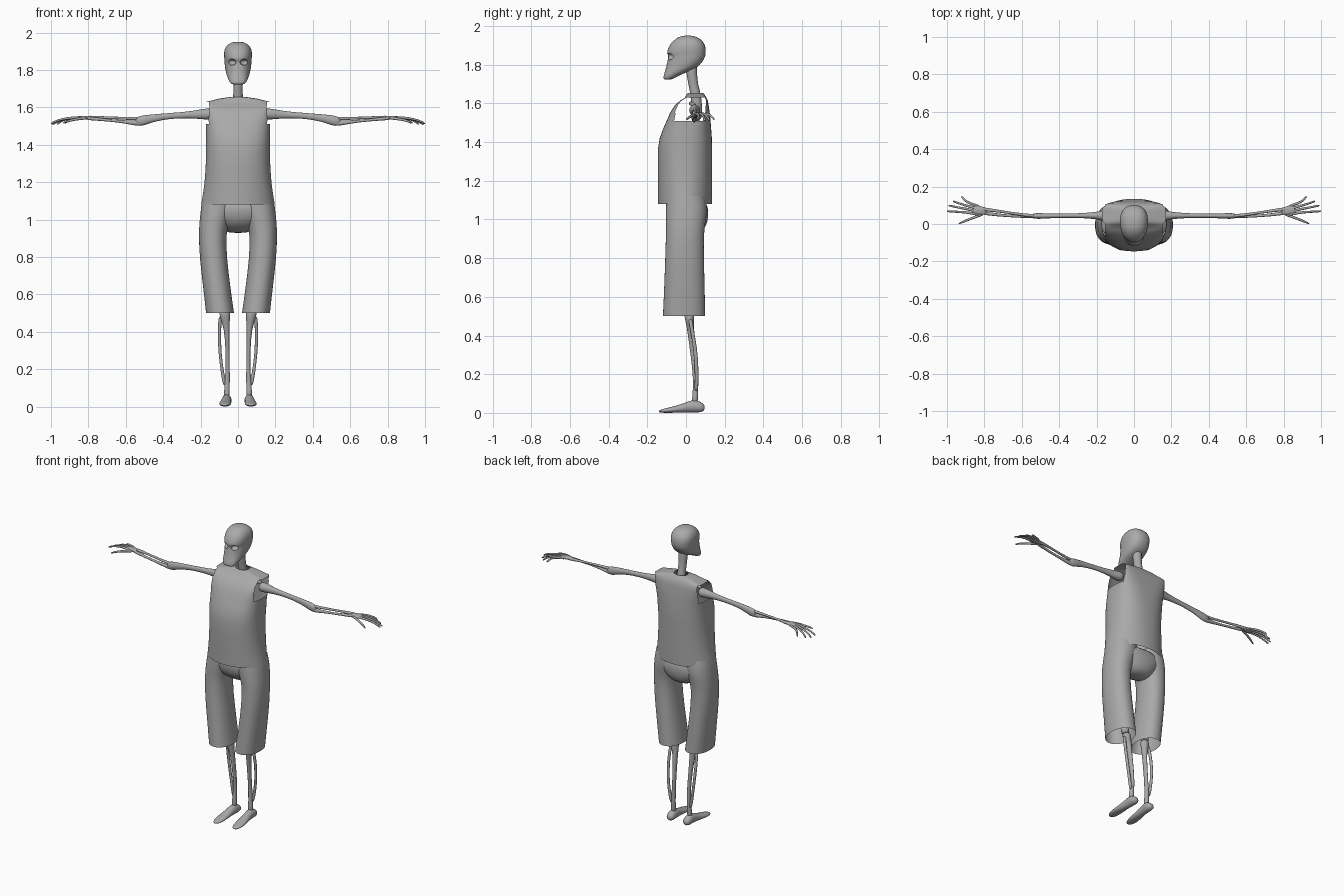
import bpy, bmesh, math
from mathutils import Vector

grey = bpy.data.materials.new("plain grey")
grey.diffuse_color = (0.4, 0.4, 0.4, 1)


def loft(name, rings, cap=True, mirror=False, smooth=1, drop=None):
    """Skin a list of closed point rings; drop(centre) removes faces."""
    bm = bmesh.new()
    vs = [[bm.verts.new(p) for p in r] for r in rings]
    n = len(vs[0])
    for a, b in zip(vs, vs[1:]):
        for i in range(n):
            bm.faces.new((a[i], a[(i + 1) % n], b[(i + 1) % n], b[i]))
    if cap:
        bm.faces.new(vs[0][::-1])
        bm.faces.new(vs[-1])
    if drop:
        bad = [f for f in bm.faces if drop(f.calc_center_median())]
        bmesh.ops.delete(bm, geom=bad, context='FACES')
    bmesh.ops.recalc_face_normals(bm, faces=bm.faces)
    for f in bm.faces:
        f.smooth = True
    me = bpy.data.meshes.new(name)
    bm.to_mesh(me)
    bm.free()
    me.materials.append(grey)
    ob = bpy.data.objects.new(name, me)
    bpy.context.collection.objects.link(ob)
    if mirror:
        ob.modifiers.new("mirror", 'MIRROR').use_mirror_merge = False
    if smooth:
        s = ob.modifiers.new("smooth", 'SUBSURF')
        s.levels = s.render_levels = smooth
    return ob


def level(z, cx, hx, y0, y1, e=2.0, n=24, taper=0.0):
    """Horizontal superellipse ring, optionally narrower at the front."""
    out = []
    for i in range(n):
        a = math.tau * (i + 0.5) / n
        c, s = math.cos(a), math.sin(a)
        px = math.copysign(abs(c) ** (2 / e), c)
        py = math.copysign(abs(s) ** (2 / e), s)
        out.append((cx + hx * px * (1 + taper * py), (y0 + y1) / 2 + (y1 - y0) / 2 * py, z))
    return out


def tube(name, pts, up=(0, 0, 1), n=10, mirror=True):
    """Bone along points (x, y, z, side radius, optional up radius)."""
    P = [Vector(p[:3]) for p in pts]
    rings = []
    for i, p in enumerate(P):
        t = (P[min(i + 1, len(P) - 1)] - P[max(i - 1, 0)]).normalized()
        u = t.cross(Vector(up)).normalized()
        v = u.cross(t)
        ra, rb = pts[i][3], pts[i][-1]
        rings.append([p + u * ra * math.cos(math.tau * k / n) + v * rb * math.sin(math.tau * k / n)
                      for k in range(n)])
    return loft(name, rings, mirror=mirror)


# Skull: stacked rings from chin to crown
skull = loft("skull", [level(z, 0, hx, y0, y1, 2.3, 28, tp) for z, hx, y0, y1, tp in (
    (1.722, .032, -.112, -.08, 0), (1.73, .042, -.118, -.06, 0), (1.75, .052, -.114, -.025, 0),
    (1.775, .062, -.106, .04, .05), (1.80, .067, -.1, .075, .08), (1.825, .071, -.095, .092, .08),
    (1.845, .072, -.09, .1, .08), (1.858, .073, -.1, .102, .08), (1.875, .075, -.096, .103, .08),
    (1.90, .075, -.086, .1, .06), (1.925, .066, -.066, .085, .05), (1.943, .046, -.04, .06, 0),
    (1.951, .02, -.012, .03, 0))])

# Eye sockets cut into the face
bm = bmesh.new()
for s in (-1, 1):
    r = bmesh.ops.create_uvsphere(bm, u_segments=16, v_segments=10, radius=1)
    bmesh.ops.scale(bm, vec=(.023, .03, .017), verts=r['verts'])
    bmesh.ops.translate(bm, vec=(s * .033, -.085, 1.842), verts=r['verts'])
me = bpy.data.meshes.new("socket_cutter")
bm.to_mesh(me)
bm.free()
me.materials.append(grey)
cutter = bpy.data.objects.new("socket_cutter", me)
bpy.context.collection.objects.link(cutter)
cutter.hide_render = True
cutter.hide_viewport = False
cutter.display_type = 'WIRE'
cut = skull.modifiers.new("sockets", 'BOOLEAN')
cut.operation, cut.solver, cut.object = 'DIFFERENCE', 'EXACT', cutter

# Neck and collar bones
tube("neck", [(0, .025, 1.82, .034), (0, .03, 1.75, .027), (0, .038, 1.69, .025),
              (0, .055, 1.63, .028), (0, .06, 1.5, .03)], (0, 1, 0), 14, False)
tube("collar_bone", [(0.01, .03, 1.60, .012), (.08, .02, 1.60, .01), (.15, .05, 1.59, .014)])

# Sleeveless shirt: open hem, neck hole and armholes
loft("shirt", [level(z, 0, hx, y0, y1, e, 64) for z, hx, y0, y1, e in (
    (1.08, .197, -.145, .135, 2), (1.14, .187, -.145, .135, 2.1), (1.2, .179, -.146, .135, 2.2),
    (1.28, .173, -.146, .135, 2.3), (1.36, .171, -.146, .135, 2.4), (1.42, .171, -.136, .134, 2.6),
    (1.47, .171, -.118, .13, 2.8), (1.51, .171, -.1, .127, 3.2), (1.55, .171, -.083, .123, 4),
    (1.59, .171, -.058, .117, 5), (1.615, .171, -.03, .113, 6), (1.63, .17, -.005, .105, 6),
    (1.647, .1, .003, .095, 4), (1.655, .045, .012, .088, 2))],
    cap=False, smooth=0, drop=lambda c: abs(c.x) > .155 and 1.52 < c.z < 1.625)

# Shorts: seat plus two open legs
loft("shorts_seat", [level(z, 0, hx, y0, y1, 2.2, 28) for z, hx, y0, y1 in (
    (1.11, .17, -.1, .1), (1.06, .185, -.106, .115), (1.01, .17, -.1, .117),
    (.97, .12, -.075, .105), (.945, .085, -.04, .09), (.928, .045, .0, .06))])
loft("shorts_leg", [level(z, cx, hx, y0, y1, 2.2, 28) for z, cx, hx, y0, y1 in (
    (1.12, .1, .09, -.1, .1), (1.05, .11, .09, -.106, .112), (.98, .128, .079, -.104, .1),
    (.92, .137, .073, -.104, .092), (.8, .133, .073, -.108, .093), (.65, .115, .073, -.113, .097),
    (.5, .096, .075, -.12, .1))], cap=False, mirror=True)

# Leg bones
back = (0, 1, 0)
tube("thigh_bone", [(.1, .01, .95, .025), (.09, .0, .7, .018), (.078, .005, .56, .022),
                    (.075, .01, .51, .034)], back)
tube("shin_bone", [(.072, .015, .52, .032), (.07, .018, .48, .03, .022), (.06, .025, .42, .014, .018),
                   (.056, .04, .3, .011, .017), (.055, .05, .2, .011, .015), (.057, .05, .14, .015),
                   (.059, .048, .1, .014), (.06, .045, .04, .02)], back)
tube("calf_bone", [(.09, .02, .49, .012), (.1, .03, .44, .009), (.099, .048, .33, .009, .011),
                   (.092, .055, .24, .008, .01), (.078, .055, .15, .01), (.068, .052, .11, .01)], back)

# Feet: sections from heel to toe
foot = []
for y, x, z0, z1, w in ((.097, .06, .02, .035, .01), (.088, .06, .004, .05, .025), (.06, .06, .001, .066, .028),
                        (.03, .061, .002, .068, .026), (-.02, .065, .001, .047, .028),
                        (-.07, .069, 0, .032, .034), (-.12, .07, 0, .021, .028), (-.142, .07, .002, .012, .012)):
    foot.append([(x + w * math.cos(math.tau * k / 14), y,
                  (z0 + z1) / 2 + (z1 - z0) / 2 * math.sin(math.tau * k / 14)) for k in range(14)])
loft("foot", foot, mirror=True)

# Arm bones
tube("upper_arm", [(.13, .045, 1.565, .03), (.16, .045, 1.565, .033), (.2, .045, 1.563, .02, .027),
                   (.27, .045, 1.56, .014, .018), (.36, .044, 1.555, .012, .016), (.44, .043, 1.545, .012, .02),
                   (.49, .043, 1.535, .016, .026), (.525, .043, 1.525, .017, .03), (.55, .043, 1.527, .01, .018)])
tube("forearm_lower", [(.5, .043, 1.515, .012), (.54, .043, 1.515, .012, .016), (.6, .04, 1.522, .008),
                       (.7, .045, 1.532, .007), (.78, .055, 1.54, .01), (.82, .062, 1.543, .01)])
tube("forearm_upper", [(.52, .043, 1.54, .011), (.56, .045, 1.54, .009), (.64, .056, 1.543, .007),
                       (.72, .068, 1.546, .007), (.79, .078, 1.546, .011), (.83, .08, 1.545, .01)])

# Hand: palm, then fingers bending down to their tips
tube("palm", [(.785, .067, 1.544, .016, .009), (.81, .07, 1.546, .024, .01),
              (.84, .075, 1.546, .027, .009), (.865, .08, 1.545, .024, .007)])
for i, (tx, ty, tz) in enumerate(((.925, .145, 1.515), (.968, .122, 1.508), (.992, .1, 1.507), (1.0, .07, 1.512))):
    ky = .105 - .016 * i
    tube(f"finger_{i + 1}", [(.82, ky - .012, 1.545, .007), (.875, ky + .004, 1.547, .008),
                             ((.875 + tx) / 2 + .008, (ky + ty) / 2 + .002, 1.537, .006),
                             (tx - .01, ty - .003, tz + .008, .006), (tx, ty, tz, .004)], n=8)
tube("thumb", [(.8, .055, 1.543, .008), (.85, .037, 1.54, .008), (.9, .018, 1.53, .007),
               (.94, .0, 1.515, .005)], n=8)
